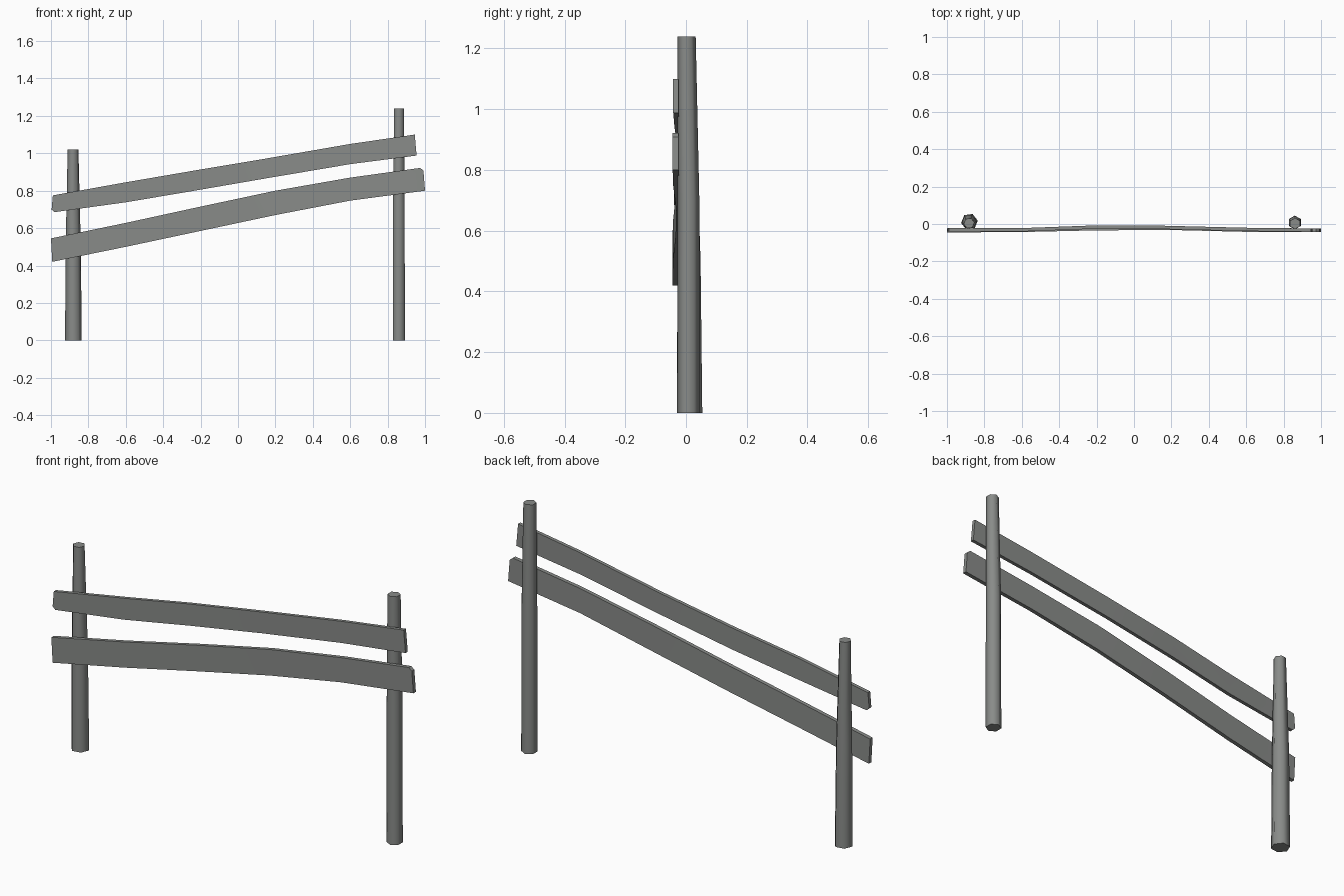
import bpy
import bmesh
import math
from mathutils import Vector

cube = bpy.data.objects.get("Cube")
if cube:
    bpy.data.objects.remove(cube, do_unlink=True)

GREY = (0.25, 0.26, 0.25, 1)
wood = bpy.data.materials.new("weathered grey wood")
wood.use_nodes = True
wood.diffuse_color = GREY
wood.node_tree.nodes["Principled BSDF"].inputs["Base Color"].default_value = GREY


def finish(name, bm, smooth_angle):
    bmesh.ops.recalc_face_normals(bm, faces=bm.faces[:])
    mesh = bpy.data.meshes.new(name)
    bm.to_mesh(mesh)
    bm.free()
    mesh.materials.append(wood)
    obj = bpy.data.objects.new(name, mesh)
    bpy.context.collection.objects.link(obj)
    bpy.ops.object.select_all(action='DESELECT')
    obj.select_set(True)
    bpy.context.view_layer.objects.active = obj
    bpy.ops.object.shade_smooth_by_angle(angle=math.radians(smooth_angle))


def post(name, turn, rings):
    """Tapered six-sided post; each ring is (x, y, z, radius)."""
    bm = bmesh.new()
    loops = []
    for x, y, z, r in rings:
        angles = [math.radians(turn + 60 * i) for i in range(6)]
        loops.append([bm.verts.new((x + r * math.cos(a), y + r * math.sin(a), z))
                      for a in angles])
    for low, high in zip(loops, loops[1:]):
        for i in range(6):
            j = (i + 1) % 6
            bm.faces.new((low[i], low[j], high[j], high[i]))
    bm.faces.new(loops[0])
    bm.faces.new(loops[-1])
    finish(name, bm, 65)


def rail(name, sections, thickness, nicks):
    """Bent plank; each section is (x top, z top, x bottom, z bottom, y front)."""
    bm = bmesh.new()
    loops = []
    for xt, zt, xb, zb, y in sections:
        loops.append([bm.verts.new(p) for p in (
            (xt, y, zt), (xb, y, zb),
            (xb, y + thickness, zb), (xt, y + thickness, zt))])
    for a, b in zip(loops, loops[1:]):
        for i in range(4):
            j = (i + 1) % 4
            bm.faces.new((a[i], a[j], b[j], b[i]))
    bm.faces.new(loops[0])
    bm.faces.new(loops[-1])
    # Worn end corners
    worn = [e for e in bm.edges if any(
        all((Vector((v.co.x, v.co.z)) - Vector(n)).length < 0.001 for v in e.verts)
        for n in nicks)]
    bmesh.ops.bevel(bm, geom=worn, offset=0.016, segments=1, affect='EDGES')
    finish(name, bm, 25)


# Posts
post("right_post", 8, [(-0.88, 0.012, 0, 0.045), (-0.881, 0.01, 0.5, 0.041),
                       (-0.882, 0.004, 1.02, 0.029)])
post("left_post", 30, [(0.86, 0.008, 0, 0.037), (0.86, 0.008, 0.7, 0.036),
                       (0.861, 0.002, 1.24, 0.03)])

# Rails
rail("upper_rail", [(-0.99, 0.775, -0.998, 0.683, -0.040),
                    (-0.6, 0.845, -0.6, 0.738, -0.040),
                    (-0.25, 0.905, -0.25, 0.797, -0.027),
                    (0.15, 0.972, 0.15, 0.866, -0.027),
                    (0.6, 1.05, 0.6, 0.942, -0.038),
                    (0.945, 1.10, 0.955, 0.988, -0.042)],
     0.018, [(-0.998, 0.683)])
rail("lower_rail", [(-1.0, 0.545, -0.993, 0.42, -0.045),
                    (-0.6, 0.628, -0.6, 0.50, -0.043),
                    (-0.2, 0.715, -0.2, 0.585, -0.034),
                    (0.2, 0.80, 0.2, 0.67, -0.032),
                    (0.6, 0.87, 0.6, 0.747, -0.042),
                    (0.99, 0.924, 1.0, 0.80, -0.044)],
     0.02, [(0.99, 0.924)])
